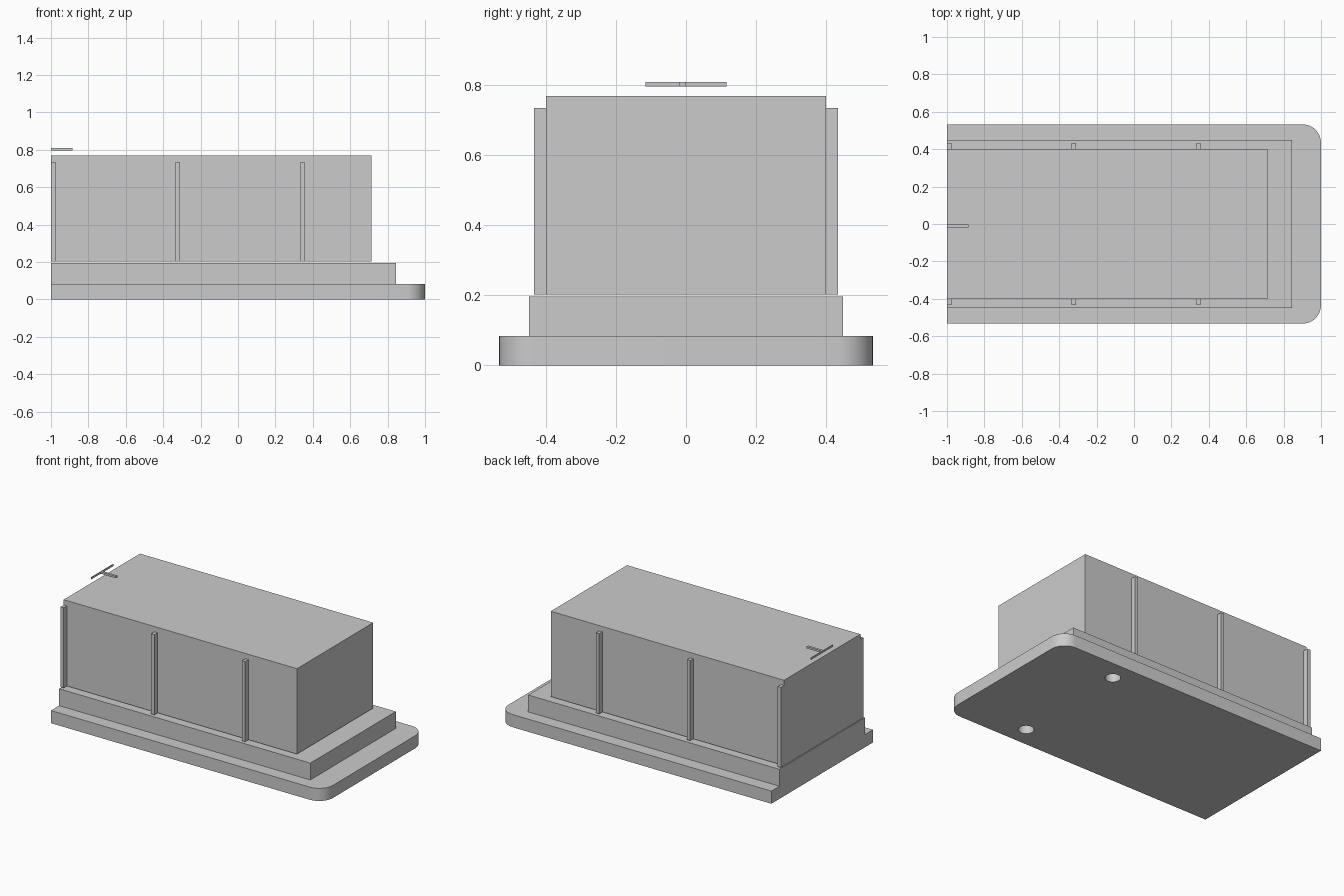
import bpy, bmesh

if "Cube" in bpy.data.objects:
    bpy.data.objects.remove(bpy.data.objects["Cube"], do_unlink=True)

grey = bpy.data.materials.new("light grey")
grey.use_nodes = True
colour = (0.6, 0.6, 0.6, 1)
grey.diffuse_color = colour
grey.node_tree.nodes["Principled BSDF"].inputs["Base Color"].default_value = colour


def block(name, x, y, z, radius=0):
    """Box between the given ranges; the upright edges at the +x end can be rounded."""
    bm = bmesh.new()
    bmesh.ops.create_cube(bm, size=1)
    for v in bm.verts:
        for axis, (lo, hi) in enumerate((x, y, z)):
            v.co[axis] = hi if v.co[axis] > 0 else lo
    if radius:
        edges = [e for e in bm.edges if all(v.co.x == x[1] for v in e.verts)
                 and e.verts[0].co.z != e.verts[1].co.z]
        bmesh.ops.bevel(bm, geom=edges, offset=radius, segments=10,
                        profile=0.5, affect='EDGES')
    mesh = bpy.data.meshes.new(name)
    bm.to_mesh(mesh)
    bm.free()
    mesh.materials.append(grey)
    ob = bpy.data.objects.new(name, mesh)
    bpy.context.collection.objects.link(ob)
    return ob


def smooth(ob):
    bpy.ops.object.select_all(action='DESELECT')
    ob.select_set(True)
    bpy.context.view_layer.objects.active = ob
    bpy.ops.object.shade_smooth_by_angle()


# Stepped plinth and main body, square at the -x end
base = block("base_plate", (-1, 1), (-0.533, 0.533), (0, 0.084), 0.1)
step = block("middle_step", (-1, 0.845), (-0.448, 0.448), (0.084, 0.196), 0.045)
body = block("main_body", (-1, 0.713), (-0.4, 0.4), (0.202, 0.769), 0.045)

# Two round holes in the underside of the base
for side in (-1, 1):
    bpy.ops.mesh.primitive_cylinder_add(vertices=32, radius=0.047, depth=0.16,
                                        location=(0.5, side * 0.4, 0))
    cutter = bpy.context.object
    cutter.name = "hole_cutter"
    cutter.hide_render = True
    cutter.data.materials.append(grey)
    cut = base.modifiers.new("hole", 'BOOLEAN')
    cut.operation = 'DIFFERENCE'
    cut.solver = 'EXACT'
    cut.object = cutter
    bpy.context.view_layer.objects.active = base
    bpy.ops.object.modifier_apply(modifier=cut.name)
    bpy.data.objects.remove(cutter, do_unlink=True)

for part in (base, step, body):
    smooth(part)

# Upright ribs along both long walls
for side, label in ((-1, "front"), (1, "back")):
    for i in range(3):
        x = -1 + i * 2 / 3
        y = sorted((side * 0.4, side * 0.434))
        block(f"{label}_rib_{i + 1}", (x, x + 0.023), y, (0.202, 0.734))

# Thin marker bars floating above the square end
block("long_marker_bar", (-1, -0.885), (-0.018, -0.002), (0.796, 0.809))
block("cross_marker_bar", (-1, -0.996), (-0.116, 0.116), (0.796, 0.809))
